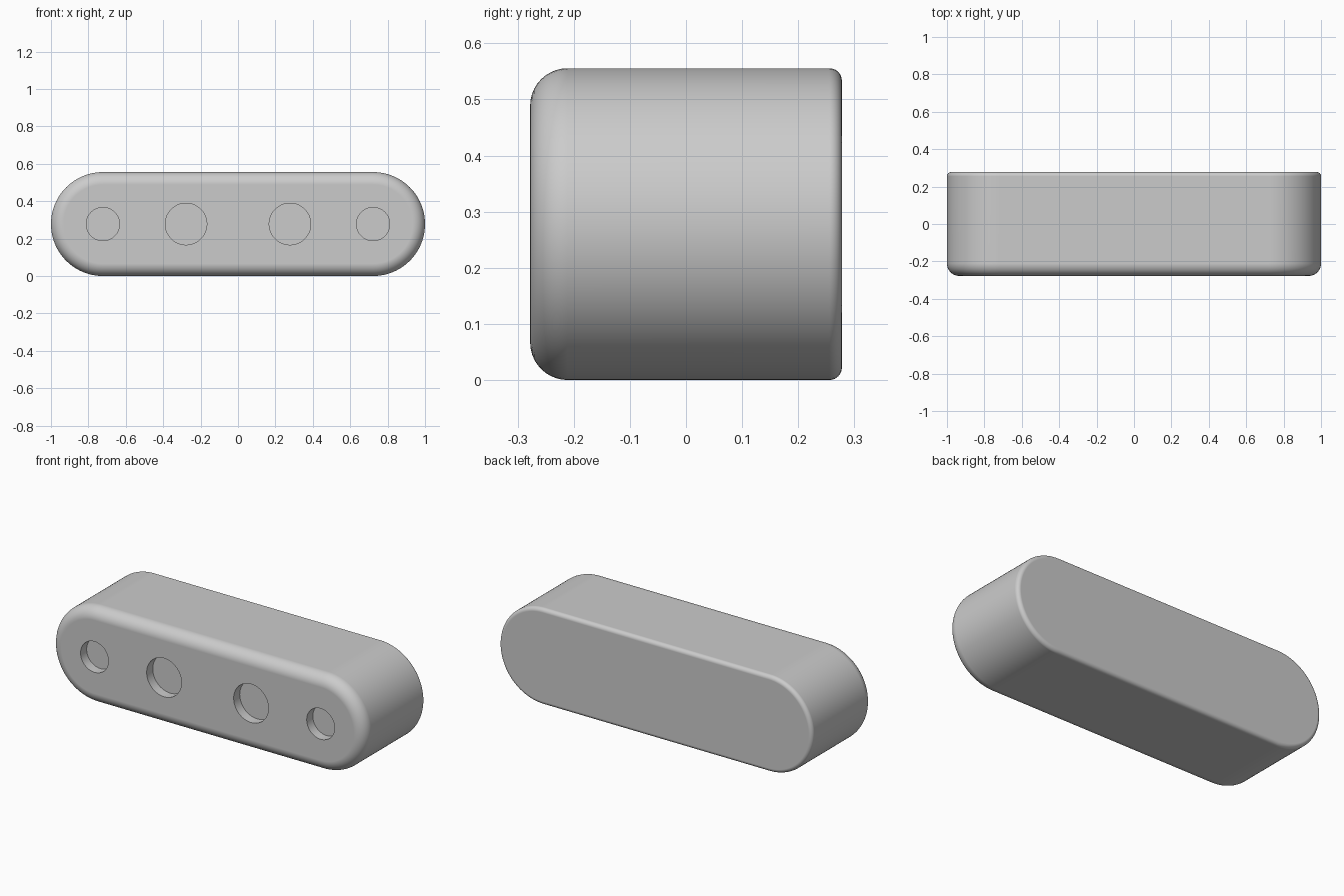
import bpy
import bmesh
from math import sin, cos, pi, radians
from mathutils import Matrix

cube = bpy.data.objects.get("Cube")
if cube:
    bpy.data.objects.remove(cube, do_unlink=True)

U = 1 / 18                      # design unit
RADIUS, HALF_DEPTH = 5 * U, 5 * U
END_X = 13 * U                  # centre of each rounded end
FRONT_FILLET, BACK_FILLET = 1.2 * U, 0.4 * U
HOLE_DEPTH = U
ARC, FILLET_STEPS = 48, 10


def to_object(bm, name):
    bmesh.ops.recalc_face_normals(bm, faces=bm.faces)
    mesh = bpy.data.meshes.new(name)
    bm.to_mesh(mesh)
    bm.free()
    obj = bpy.data.objects.new(name, mesh)
    bpy.context.collection.objects.link(obj)
    return obj


def stadium(bm, radius, y):
    """Ring of vertices around a slot outline at depth y."""
    ring = []
    for side, start in ((1, -pi / 2), (-1, pi / 2)):
        for i in range(ARC + 1):
            a = start + pi * i / ARC
            ring.append(bm.verts.new((side * END_X + radius * cos(a), y,
                                      RADIUS + radius * sin(a))))
    return ring


def fillet(size, y_sign):
    """Radius and depth pairs from the flat face out to the side wall."""
    steps = [pi / 2 * i / FILLET_STEPS for i in range(FILLET_STEPS + 1)]
    return [(RADIUS - size + size * sin(t),
             y_sign * (HALF_DEPTH - size + size * cos(t))) for t in steps]


# Body: slot outline lofted through both rounded rims
bm = bmesh.new()
profile = fillet(FRONT_FILLET, -1) + fillet(BACK_FILLET, 1)[::-1]
rings = [stadium(bm, r, y) for r, y in profile]
for a, b in zip(rings, rings[1:]):
    for i in range(len(a)):
        j = (i + 1) % len(a)
        bm.faces.new((a[i], a[j], b[j], b[i]))
bm.faces.new(rings[0])
bm.faces.new(rings[-1])
body = to_object(bm, "body")

# Cutter for the four blind holes in the front
bm = bmesh.new()
for x, r in ((5 * U, 2 * U), (13 * U, 1.6 * U)):
    for side in (-1, 1):
        place = (Matrix.Translation((side * x, -HALF_DEPTH, RADIUS))
                 @ Matrix.Rotation(pi / 2, 4, 'X'))
        bmesh.ops.create_cone(bm, cap_ends=True, segments=64, radius1=r,
                              radius2=r, depth=2 * HOLE_DEPTH, matrix=place)
cutter = to_object(bm, "hole_cutter")
cutter.hide_render = True
cutter.display_type = 'WIRE'

cut = body.modifiers.new("holes", 'BOOLEAN')
cut.operation = 'DIFFERENCE'
cut.solver = 'EXACT'
cut.object = cutter

# Apply the cut, then shade smoothly with crisp hole rims
bpy.ops.object.select_all(action='DESELECT')
body.select_set(True)
bpy.context.view_layer.objects.active = body
bpy.ops.object.modifier_apply(modifier=cut.name)
bpy.data.objects.remove(cutter, do_unlink=True)
bpy.ops.object.shade_smooth_by_angle(angle=radians(30))
weighted = body.modifiers.new("flat_face_normals", 'WEIGHTED_NORMAL')
weighted.keep_sharp = True
